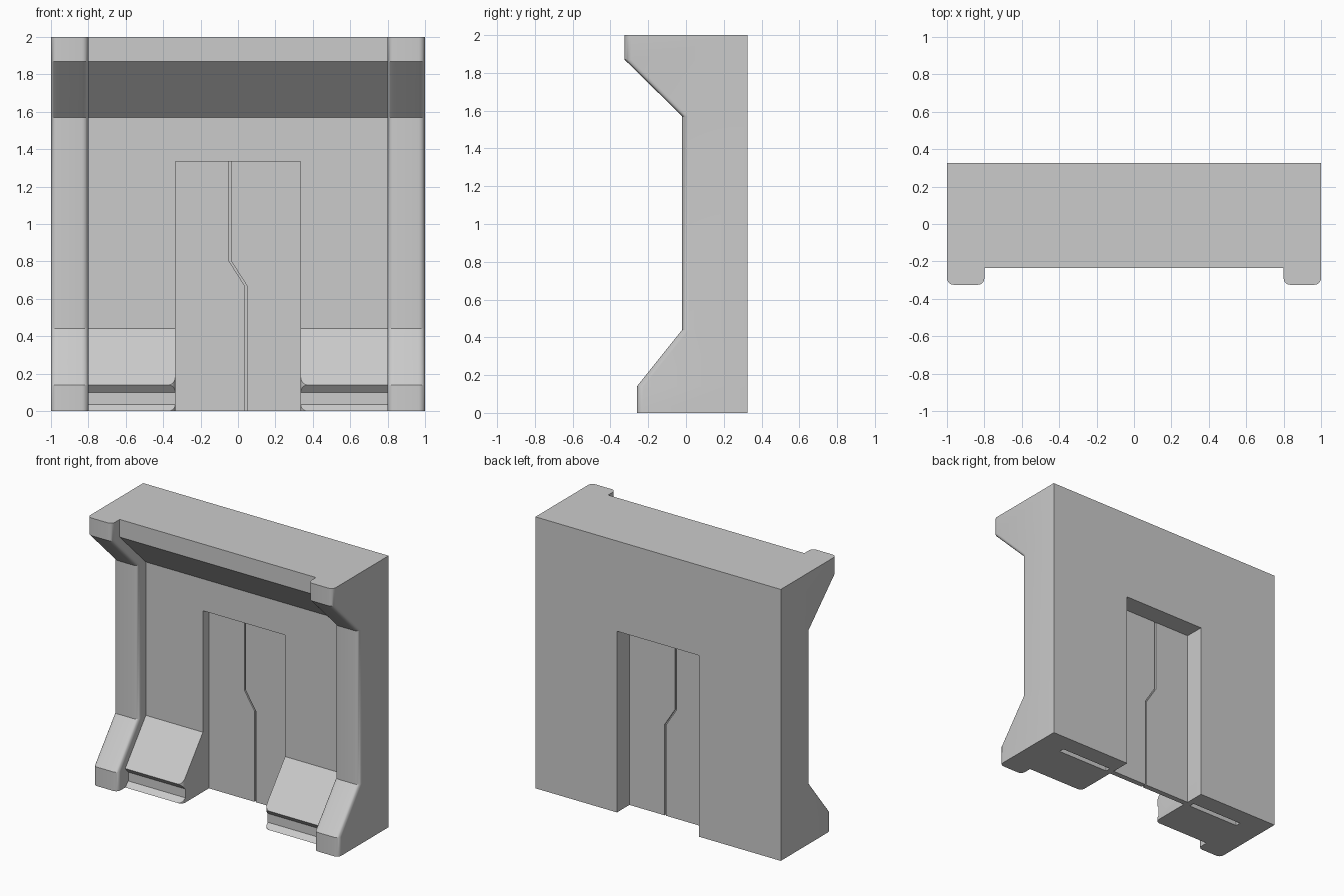
import bpy, bmesh
from math import sin, cos, pi

if "Cube" in bpy.data.objects:
    bpy.data.objects.remove(bpy.data.objects["Cube"])


def make_object(name, bm):
    bmesh.ops.recalc_face_normals(bm, faces=bm.faces)
    mesh = bpy.data.meshes.new(name)
    bm.to_mesh(mesh)
    bm.free()
    ob = bpy.data.objects.new(name, mesh)
    bpy.context.collection.objects.link(ob)
    return ob


def loft(name, rings):
    """Join equal-length rings of 3D points and cap both ends."""
    bm = bmesh.new()
    vs = [[bm.verts.new(p) for p in ring] for ring in rings]
    n = len(vs[0])
    for a, b in zip(vs, vs[1:]):
        for i in range(n):
            j = (i + 1) % n
            bm.faces.new((a[i], a[j], b[j], b[i]))
    bm.faces.new(vs[0])
    bm.faces.new(vs[-1])
    return make_object(name, bm)


def box(name, x0, x1, y0, y1, z0, z1):
    return loft(name, [[(x0, y0, z), (x1, y0, z), (x1, y1, z), (x0, y1, z)] for z in (z0, z1)])


def cut(target, cutter):
    mod = target.modifiers.new("cut", 'BOOLEAN')
    mod.operation = 'DIFFERENCE'
    mod.solver = 'EXACT'
    mod.object = cutter
    bpy.context.view_layer.objects.active = target
    bpy.ops.object.modifier_apply(modifier=mod.name)
    bpy.data.objects.remove(cutter)


BACK, STEP, R = 0.325, 0.09, 0.035
DOOR_X, DOOR_Z = 0.335, 1.335
SEG = 5


def arc(cx, cy, start):
    return [(cx + R * cos(start + i * pi / 2 / SEG), cy + R * sin(start + i * pi / 2 / SEG))
            for i in range(SEG + 1)]


def plan(front, z):
    """Wall outline: rounded pillars either side of a set-back panel."""
    left = [(-1, BACK)] + arc(-1 + R, front + R, pi)
    left += arc(-0.8 - R, front + R, 1.5 * pi) + [(-0.8, front + STEP)]
    right = [(-x, y) for x, y in reversed(left)]
    return [(x, y, z) for x, y in left + right]


# Wall body with flared foot and overhanging head
levels = [(-0.26, 0), (-0.26, 0.14), (-0.02, 0.44), (-0.02, 1.57), (-0.325, 1.87), (-0.325, 2)]
wall = loft("wall", [plan(f, z) for f, z in levels])

# Door opening
cut(wall, box("opening_cutter", -DOOR_X, DOOR_X, -1, 1, -0.2, DOOR_Z))

foot = -0.26 + STEP
for s in (-1, 1):
    # Groove along the foot block
    prof = [(foot - 0.005, -0.005), (foot + 0.035, 0.035), (foot + 0.035, 0.1), (foot - 0.005, 0.145)]
    cut(wall, loft("groove_cutter", [[(s * x, y, z) for y, z in prof] for x in (0.3, 0.8)]))
    # Rounded door-side corner of the foot block
    pts = arc(DOOR_X + R, foot + R, pi)
    pts += [(DOOR_X + R, foot - 0.02), (DOOR_X - 0.02, foot - 0.02), (DOOR_X - 0.02, foot + R)]
    cut(wall, loft("corner_cutter", [[(s * x, y, z) for x, y in pts] for z in (-0.1, 0.25)]))
    # Slot in the underside
    x0, x1 = sorted((s * 0.38, s * 0.8))
    cut(wall, box("slot_cutter", x0, x1, 0.15, 0.19, -0.1, 0.1))

# Two door leaves with a stepped seam between them
left_seam = [(-0.047, DOOR_Z), (-0.047, 0.8), (0.036, 0.67), (0.036, 0)]
right_seam = [(x + 0.012, z) for x, z in left_seam]
for name, side, seam in (("door_left", -DOOR_X, left_seam), ("door_right", DOOR_X, right_seam)):
    outline = [(side, DOOR_Z)] + seam + [(side, 0)]
    loft(name, [[(x, y, z) for x, z in outline] for y in (0.14, 0.18)])
# Thin strip closing the seam
strip = left_seam + right_seam[::-1]
loft("door_seam", [[(x, y, z) for x, z in strip] for y in (0.155, 0.165)])

# Smooth the rounded corners only
bpy.ops.object.select_all(action='DESELECT')
wall.select_set(True)
bpy.context.view_layer.objects.active = wall
bpy.ops.object.shade_smooth_by_angle(angle=0.45)
